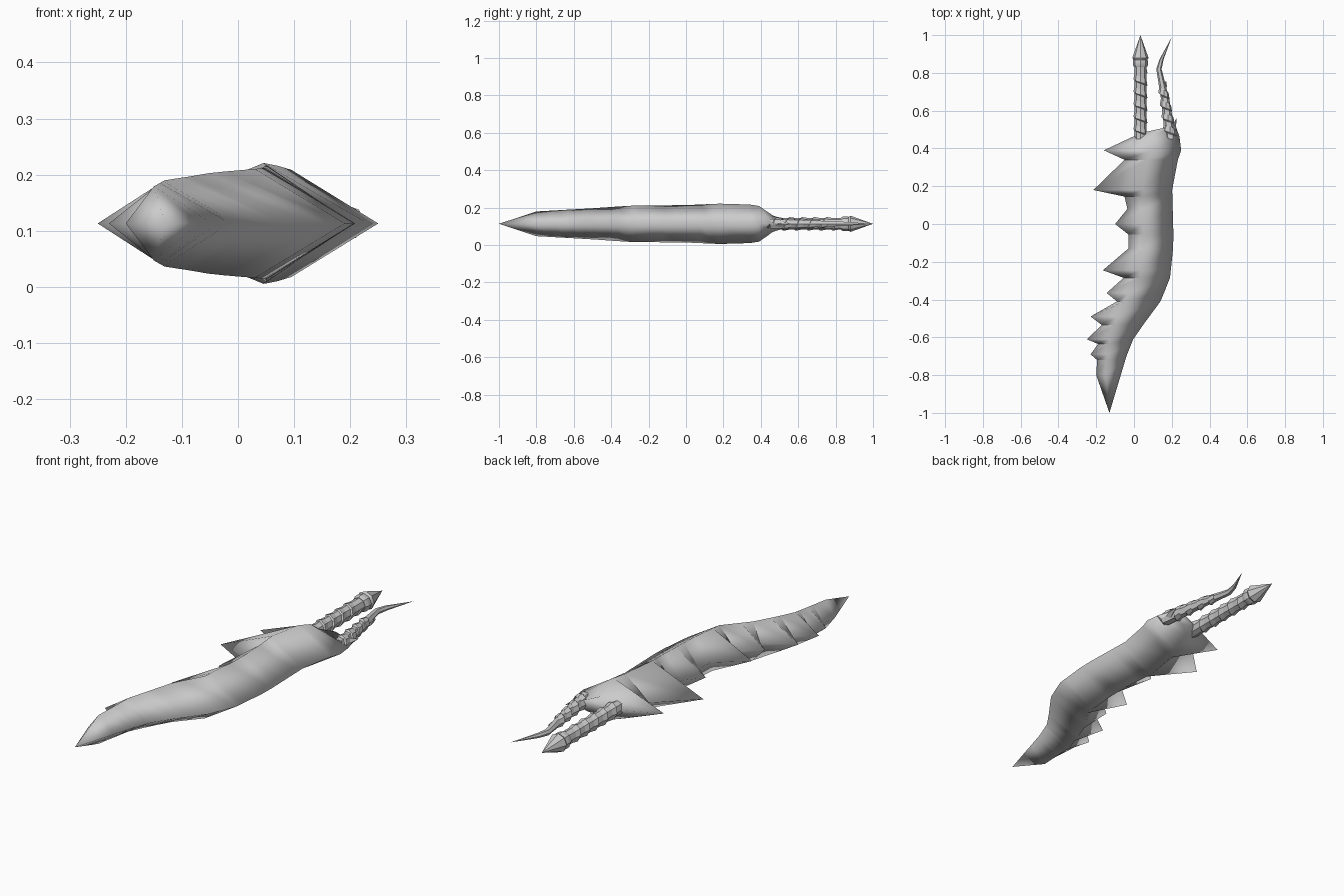
import bpy, bmesh, math
from mathutils import Vector

if "Cube" in bpy.data.objects:
    bpy.data.objects.remove(bpy.data.objects["Cube"])

ZC = 0.113
grey = bpy.data.materials.new("pale grey")
grey.diffuse_color = (0.6, 0.6, 0.6, 1)
grey.use_nodes = True
grey.node_tree.nodes["Principled BSDF"].inputs["Base Color"].default_value = grey.diffuse_color


def finish(bm, name, smooth=True):
    bmesh.ops.recalc_face_normals(bm, faces=bm.faces)
    for f in bm.faces:
        f.smooth = smooth
    me = bpy.data.meshes.new(name)
    bm.to_mesh(me)
    bm.free()
    me.materials.append(grey)
    ob = bpy.data.objects.new(name, me)
    bpy.context.collection.objects.link(ob)
    return ob


def lerp(table, y):
    for (a, va), (b, vb) in zip(table, table[1:]):
        if y <= b:
            return va + (vb - va) * (y - a) / (b - a)
    return table[-1][1]


# Blade profile: smooth back edge, ridge position and half thickness along y
back = [(-1, -.13), (-.8, -.07), (-.7, -.04), (-.6, 0), (-.41, .14), (-.29, .19),
        (-.1, .21), (.25, .2), (.39, .25), (.455, .24)]
ridge = [(-1, -.13), (-.8, -.15), (-.6, -.13), (-.4, -.05), (-.29, .03), (-.1, .05),
         (.1, .05), (.28, .04), (.4, .1), (.47, .09)]
half = [(-1, 0), (-.8, .066), (-.5, .083), (-.3, .097), (0, .1), (.28, .112),
        (.4, .094), (.47, .04)]
# Toothed edge: x, y, kind (t = tooth tip, v = valley)
teeth = [(-.2, -.8, "p"), (-.195, -.72, "v"), (-.23, -.69, "t"), (-.19, -.635, "v"),
         (-.25, -.61, "t"), (-.17, -.535, "v"), (-.23, -.49, "t"), (-.09, -.41, "v"),
         (-.145, -.365, "t"), (-.055, -.285, "v"), (-.165, -.245, "t"), (-.03, -.13, "p"),
         (-.03, -.055, "v"), (-.1, 0, "t"), (-.035, .08, "p"), (-.05, .145, "v"),
         (-.215, .18, "t"), (-.05, .34, "v"), (-.16, .39, "t"), (0, .465, "p")]

bm = bmesh.new()
tip = bm.verts.new((-.13, -1, ZC))
rows = []
for x, y, kind in teeth:
    rx, h = lerp(ridge, y), lerp(half, y)
    rows.append([bm.verts.new(p) for p in (
        (x, y, ZC), (rx, y, ZC + h), (lerp(back, y), y, ZC), (rx, y, ZC - h))])
rows.append([bm.verts.new(p) for p in (
    (.05, .485, ZC), (.14, .505, ZC + .03), (.22, .52, ZC), (.14, .505, ZC - .03))])
for i in range(4):
    bm.faces.new((tip, rows[0][i], rows[0][(i + 1) % 4]))
    for a, b in zip(rows, rows[1:]):
        bm.faces.new((a[i], a[(i + 1) % 4], b[(i + 1) % 4], b[i]))
bm.faces.new(rows[-1])
# Creases running from each valley up to the ridge
for (x, y, kind), r in zip(teeth, rows):
    if kind == "v":
        for k in (1, 3):
            bm.edges.get((r[0], r[k])).smooth = False
finish(bm, "toothed_blade")


def tube(name, pts, sides=8):
    """Round loft through (x, y, z, radius) points; radius 0 makes a point."""
    bm = bmesh.new()
    prev = None
    for x, y, z, r in pts:
        n = 1 if r == 0 else sides
        ring = [bm.verts.new((x + r * math.cos(2 * math.pi * k / n), y,
                              z + r * math.sin(2 * math.pi * k / n))) for k in range(n)]
        if prev:
            for k in range(sides):
                j = (k + 1) % sides
                q = [prev[k], prev[j]]
                q += [ring[0]] if n == 1 else [ring[j], ring[k]]
                bm.faces.new(q)
        elif n > 2:
            bm.faces.new(ring)
        prev = ring
    if len(prev) > 1:
        bm.faces.new(prev)
    ob = finish(bm, name)
    bpy.context.view_layer.objects.active = ob
    ob.select_set(True)
    bpy.ops.object.shade_smooth_by_angle(angle=math.radians(40))
    ob.select_set(False)
    return ob


def wrap(name, start, end, r0, r1, turns, width):
    """Flat strap wound around a tapering grip."""
    a, b = Vector(start), Vector(end)
    bm = bmesh.new()
    n = turns * 8
    prev = None
    for i in range(n + 1):
        t = i / n
        c = a.lerp(b, t)
        r = r0 + (r1 - r0) * t
        ang = 2 * math.pi * i / 8
        d = Vector((math.cos(ang), 0, math.sin(ang)))
        w = Vector((0, width / 2, 0))
        cur = [bm.verts.new(c + d * r - w), bm.verts.new(c + d * (r + .008) - w * .6),
               bm.verts.new(c + d * (r + .003) + w)]
        if prev:
            for k in range(3):
                j = (k + 1) % 3
                bm.faces.new((prev[k], prev[j], cur[j], cur[k]))
        else:
            bm.faces.new(cur)
        prev = cur
    bm.faces.new(prev)
    finish(bm, name, smooth=False)


# Main grip with collar and pointed pommel
gx = .034
tube("grip", [(gx, .44, ZC, .031), (gx, .84, ZC, .031)])
wrap("grip_wrap", (gx, .48, ZC), (gx, .81, ZC), .029, .029, 5, .035)
tube("grip_collar", [(gx, .83, ZC, .034), (gx, .84, ZC, .039), (gx, .865, ZC, .039),
                     (gx, .875, ZC, .034)])
tube("pommel_point", [(gx, .865, ZC, .034), (gx, .88, ZC, .043), (gx, 1, ZC, 0)])

# Slim bent prong beside the grip
tube("side_prong", [(.195, .45, ZC, .03), (.165, .66, ZC, .022), (.132, .82, ZC, .014),
                    (.145, .87, ZC, .011), (.2, .99, ZC, 0)], 6)
wrap("prong_wrap", (.192, .48, ZC), (.15, .74, ZC), .027, .017, 4, .04)

# Small thorns at the root of the prong
for i, (base, end) in enumerate([((.19, .44), (.245, .45)), ((.2, .48), (.225, .56))]):
    p, q = Vector((*base, ZC)), Vector((*end, ZC))
    side = Vector((-(q - p).y, (q - p).x, 0)).normalized() * .022
    bm = bmesh.new()
    v = [bm.verts.new(c) for c in (p + side, p + Vector((0, 0, .025)), p - side,
                                   p - Vector((0, 0, .025)), q)]
    bm.faces.new(v[:4])
    for k in range(4):
        bm.faces.new((v[k], v[(k + 1) % 4], v[4]))
    finish(bm, f"thorn_{i + 1}", smooth=False)
